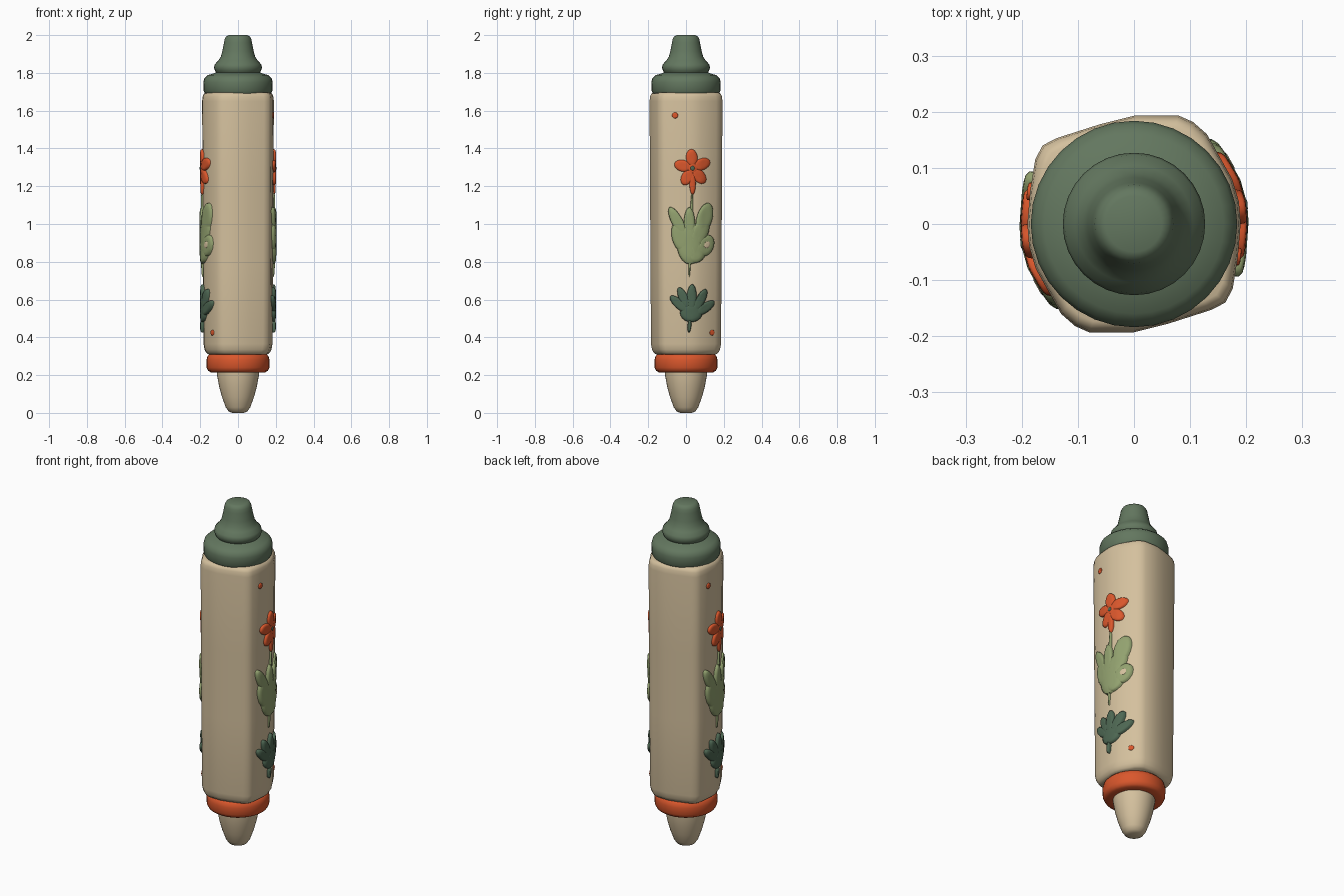
import bpy
from math import sin, cos, pi, radians

if "Cube" in bpy.data.objects:
    bpy.data.objects.remove(bpy.data.objects["Cube"])


def mat(name, rgb):
    m = bpy.data.materials.new(name)
    m.diffuse_color = (*rgb, 1)
    m.use_nodes = True
    m.node_tree.nodes["Principled BSDF"].inputs["Base Color"].default_value = m.diffuse_color
    return m


CREAM = mat("cream", (0.66, 0.53, 0.34))
GREEN = mat("cap green", (0.125, 0.185, 0.115))
ORANGE = mat("orange", (0.70, 0.095, 0.025))
LIGHT = mat("light leaf green", (0.29, 0.36, 0.16))
DARK = mat("dark leaf green", (0.075, 0.135, 0.085))

# half of the rounded, slightly twisted hexagon section (other half is point-mirrored)
HALF = [(0, .193), (.08, .193), (.105, .182), (.13, .16), (.175, .08), (.187, .04),
        (.19, 0), (.185, -.06), (.176, -.115), (.163, -.14), (.138, -.153), (.06, -.178)]
OUTLINE = HALF + [(-x, -y) for x, y in HALF]


def make(name, verts, faces, material, angle=50):
    me = bpy.data.meshes.new(name)
    me.from_pydata(verts, [], faces)
    me.materials.append(material)
    ob = bpy.data.objects.new(name, me)
    bpy.context.collection.objects.link(ob)
    bpy.ops.object.select_all(action='DESELECT')
    ob.select_set(True)
    bpy.context.view_layer.objects.active = ob
    bpy.ops.object.shade_smooth_by_angle(angle=radians(angle))
    return ob


def loft(name, rings, material):
    """Skin rings (bottom to top, counter-clockwise) and close both ends."""
    n = len(rings[0])
    verts = [v for r in rings for v in r]
    faces = [(k * n + i, k * n + (i + 1) % n, (k + 1) * n + (i + 1) % n, (k + 1) * n + i)
             for k in range(len(rings) - 1) for i in range(n)]
    faces.append(tuple(reversed(range(n))))
    faces.append(tuple(range(len(verts) - n, len(verts))))
    return make(name, verts, faces, material)


def lathe(name, profile, material, n=32):
    return loft(name, [[(r * cos(2 * pi * i / n), r * sin(2 * pi * i / n), z)
                        for i in range(n)] for r, z in profile], material)


def taper(z):
    return 0.96 + 0.04 * min(max((z - 0.35) / 1.3, 0), 1)


def surface_x(y, z):
    """x of the body's right side at a given y, z."""
    t = taper(z)
    y /= t
    pts = HALF + [(0, -.193)]
    for (x0, y0), (x1, y1) in zip(pts, pts[1:]):
        if y1 <= y <= y0 and y0 > y1:
            return t * (x0 + (x1 - x0) * (y0 - y) / (y0 - y1))
    return 0.1


# ---- barrel, nib, collar and cap
levels = [(.31, .86), (.318, .92), (.335, .97), (.365, 1), (.8, 1), (1.2, 1), (1.65, 1),
          (1.675, .985), (1.69, .95), (1.695, .9)]
ccw = OUTLINE[::-1]
loft("barrel", [[(x * s * taper(z), y * s * taper(z), z) for x, y in ccw]
                for z, s in levels], CREAM)
lathe("nib", [(.03, 0), (.05, .008), (.065, .03), (.085, .085), (.1, .14), (.111, .2),
              (.113, .25)], CREAM)
lathe("collar", [(.11, .215), (.145, .215), (.158, .223), (.166, .24), (.167, .28),
                 (.162, .3), (.15, .312), (.11, .314)], ORANGE)
lathe("cap", [(.16, 1.69), (.175, 1.692), (.182, 1.705), (.184, 1.75), (.178, 1.772),
              (.16, 1.788), (.13, 1.797), (.116, 1.803), (.122, 1.812), (.127, 1.828),
              (.123, 1.845), (.105, 1.865), (.091, 1.885), (.083, 1.915), (.074, 1.96),
              (.07, 1.98), (.062, 1.994), (.05, 2.0)], GREEN)


# ---- raised decoration: domed ovals wrapped onto the barrel
def ovals(name, side, specs, material, height=0.018, n=20):
    """specs: (y, z, half width, half length, lean in degrees to the right)."""
    verts, faces = [], []
    for cy, cz, w, l, lean in specs:
        a = radians(lean)
        base = len(verts)
        rings = [(1, -.004), (.97, .6), (.85, .9), (.6, 1), (.3, 1)]
        for r, h in rings:
            for i in range(n):
                u, v = r * w * cos(2 * pi * i / n), r * l * sin(2 * pi * i / n)
                y, z = cy + u * cos(a) + v * sin(a), cz - u * sin(a) + v * cos(a)
                x = surface_x(y, z) + (h * height if h > 0 else -.004)
                verts.append((x * side, y * side, z))
        for k in range(len(rings) - 1):
            for i in range(n):
                p, q = base + k * n, (i + 1) % n
                faces.append((p + i, p + q, p + n + q, p + n + i))
        faces.append(tuple(base + (len(rings) - 1) * n + i for i in range(n)))
    return make(name, verts, faces, material)


for side, tag in ((1, "right"), (-1, "left")):
    # flower: five petals round a centre, with a short neck
    fy, fz = .035, 1.295
    petals = [(fy + .053 * sin(a), fz + .055 * cos(a), .031, .047, a * 180 / pi)
              for a in [2 * pi * (k / 5) - .08 for k in range(5)]]
    ovals(tag + "_flower", side, petals + [(fy, fz, .03, .03, 0), (fy, 1.215, .017, .06, 0)],
          ORANGE, .014)
    ovals(tag + "_flower_centre", side, [(fy, fz, .013, .013, 0)], DARK, .017)
    ovals(tag + "_stem", side, [(.025, .95, .009, .235, 2)], LIGHT, .012)
    # broad lobed leaf
    ovals(tag + "_broad_leaf", side, [
        (.022, .9, .072, .115, 0), (-.045, 1.01, .03, .09, -28), (-.03, .93, .045, .085, -15),
        (.018, 1.0, .03, .09, 0), (.098, 1.03, .042, .085, 16), (.07, .95, .045, .09, 25),
        (.105, .885, .042, .06, 25), (.055, .85, .05, .06, 30)], LIGHT)
    ovals(tag + "_leaf_eye", side, [(.112, .89, .017, .022, 30)], CREAM, .021)
    # small dark fan leaf
    ovals(tag + "_fan_leaf", side, [
        (-.035, .575, .025, .065, -48), (-.012, .605, .025, .065, -24),
        (.03, .605, .027, .077, 2), (.075, .595, .025, .068, 28),
        (.1, .555, .025, .062, 55), (.028, .53, .06, .05, 0), (.018, .46, .01, .035, 5)],
        DARK)
    # loose dots
    ovals(tag + "_dots", side, [(-.058, 1.575, .016, .016, 0), (.138, .425, .013, .015, 0)],
          ORANGE, .006)
